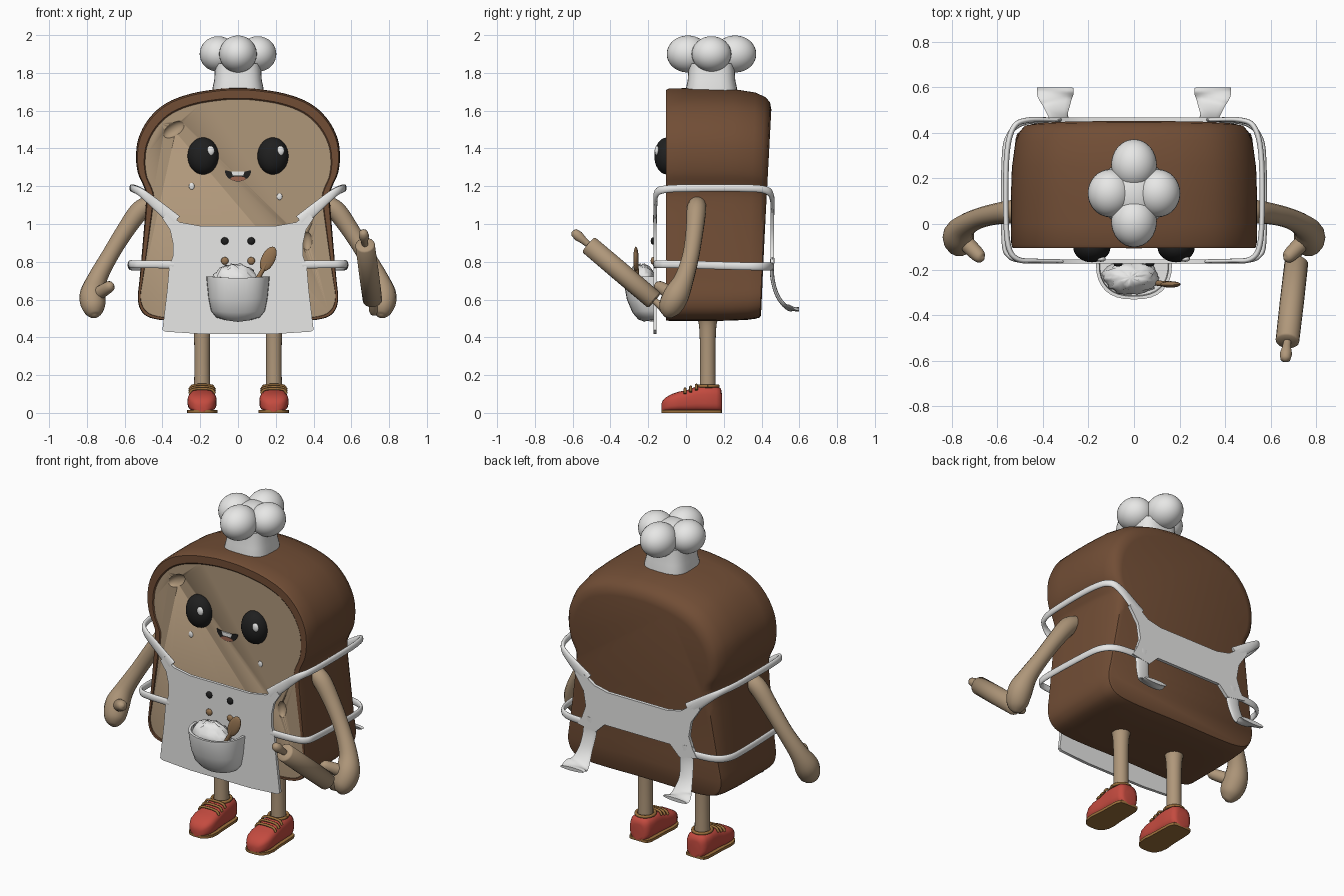
import bpy, bmesh, math, random
from mathutils import Vector as V

if "Cube" in bpy.data.objects:
    bpy.data.objects.remove(bpy.data.objects["Cube"])
random.seed(3)


def mat(name, r, g, b):
    m = bpy.data.materials.new(name)
    m.diffuse_color = (r, g, b, 1)
    m.use_nodes = True
    m.node_tree.nodes["Principled BSDF"].inputs["Base Color"].default_value = m.diffuse_color
    return m


CRUST = mat("crust brown", .165, .075, .036)
CRUMB = mat("crumb tan", .43, .31, .195)
WHITE = mat("cloth white", .8, .8, .79)
BLACK = mat("eye black", .014, .014, .014)
RED = mat("shoe red", .55, .07, .05)
WOOD = mat("spoon wood", .31, .18, .085)
SOLE = mat("sole ochre", .33, .16, .045)
TONGUE = mat("tongue brown", .33, .13, .08)


def finish(name, bm, m, angle=40):
    bmesh.ops.recalc_face_normals(bm, faces=bm.faces)
    me = bpy.data.meshes.new(name)
    bm.to_mesh(me)
    bm.free()
    me.materials.append(m)
    o = bpy.data.objects.new(name, me)
    bpy.context.collection.objects.link(o)
    bpy.ops.object.select_all(action='DESELECT')
    o.select_set(True)
    bpy.context.view_layer.objects.active = o
    bpy.ops.object.shade_smooth_by_angle(angle=math.radians(angle))
    return o


def loft(name, rings, m, angle=40):
    bm = bmesh.new()
    vs = [[bm.verts.new(p) for p in r] for r in rings]
    n = len(rings[0])
    for a, b in zip(vs, vs[1:]):
        for i in range(n):
            bm.faces.new((a[i], a[(i + 1) % n], b[(i + 1) % n], b[i]))
    bm.faces.new(vs[0])
    bm.faces.new(vs[-1])
    return finish(name, bm, m, angle)


def spline(pts, n=6):
    # Catmull-Rom through points of any dimension
    p = [V(q) for q in pts]
    p = [2 * p[0] - p[1]] + p + [2 * p[-1] - p[-2]]
    out = []
    for i in range(1, len(p) - 2):
        a, b, c, d = p[i - 1:i + 3]
        for k in range(n):
            t = k / n
            out.append(.5 * (2 * b + (c - a) * t + (2 * a - 5 * b + 4 * c - d) * t * t + (3 * b - a - 3 * c + d) * t ** 3))
    return out + [p[-2]]


def tube(name, pts, m, up=(0, 0, 1), seg=14, n=6):
    # pts: x, y, z, half width across, half width along up
    path = spline(pts, n)
    c = [V(q[:3]) for q in path]
    rings = []
    for i, q in enumerate(path):
        t = (c[min(i + 1, len(c) - 1)] - c[max(i - 1, 0)]).normalized()
        s = t.cross(V(up)).normalized()
        u = s.cross(t)
        rings.append([c[i] + s * q[3] * math.cos(a) + u * q[4] * math.sin(a)
                      for a in (2 * math.pi * k / seg for k in range(seg))])
    return loft(name, rings, m, 60)


def ball(name, loc, scale, m, rot=0, seg=32):
    bm = bmesh.new()
    bmesh.ops.create_uvsphere(bm, u_segments=seg, v_segments=seg // 2, radius=1)
    o = finish(name, bm, m, 80)
    o.location, o.scale, o.rotation_euler = loc, scale, (0, rot, 0)
    return o


def plate(name, outline, y0, y1, m):
    return loft(name, [[(x, y, z) for x, z in outline] for y in (y0, y1)], m)


def mirrored(half):
    return list(half) + [(-x, z) for x, z in reversed(half)]


def sq(a, e):
    f = lambda v: math.copysign(abs(v) ** e, v)
    return f(math.cos(a)), f(math.sin(a))


ANG = [2 * math.pi * k / 32 for k in range(32)]

# bread loaf
half = [(0, .49), (.3, .487), (.44, .497), (.505, .53), (.53, .60), (.52, .72), (.50, .95), (.487, 1.14),
        (.50, 1.2), (.53, 1.27), (.54, 1.36), (.525, 1.46), (.47, 1.56), (.38, 1.64), (.25, 1.69), (.1, 1.715), (0, 1.72)]
outline = mirrored([tuple(p) for p in spline(half, 4)][1:-1])
rings = []
for y, f in [(-.10, .09), (-.106, .08), (-.106, .015), (-.09, .003), (0, 0), (.12, 0), (.25, .008),
             (.36, .035), (.41, .07), (.435, .11), (.442, .17)]:
    ring = []
    for x, z in outline:
        s = 1 - f * (.3 + .7 * min(1, max(0, (z - .6) / .6)))
        ring.append((x * s, y - max(0, y - .1) * .13 * (1.5 - z), 1.05 + (z - 1.05) * s))
    rings.append(ring)
loaf = loft("bread_loaf", rings, CRUST)
loaf.data.materials.append(CRUMB)
for p in loaf.data.polygons:
    if len(p.vertices) > 4 and p.normal.y < 0:
        p.material_index = 1
# dents in the crumb
for i, (x, z, sx, sz, rot) in enumerate([(-.34, 1.5, .065, .035, -.6), (.365, .91, .028, .05, 0)]):
    c = ball("dent_cutter_%d" % i, (x, -.108, z), (sx, .03, sz), CRUMB, rot)
    c.hide_render = True
    c.display_type = 'WIRE'
    b = loaf.modifiers.new("dent", 'BOOLEAN')
    b.operation, b.object, b.solver, b.material_mode = 'DIFFERENCE', c, 'EXACT', 'TRANSFER'

# face
for s in (-1, 1):
    ball("eye", (s * .185, -.10, 1.36), (.082, .068, .098), BLACK)
    ball("eye_highlight", (s * .185 + .04, -.154, 1.388), (.021, .012, .026), WHITE, seg=16)
mouth = [(.07 * math.cos(a), 1.285 + .06 * math.sin(a)) for a in (math.pi + math.pi * k / 20 for k in range(21))]
plate("mouth", mouth + [(.035, 1.277), (-.035, 1.277)], -.098, -.104, BLACK)
plate("tongue", [(.04 * math.cos(a), 1.24 + .012 * math.sin(a)) for a in ANG], -.1, -.106, TONGUE)
plate("teeth", [(-.035, 1.277), (.035, 1.277), (.027, 1.256), (-.027, 1.256)], -.1, -.107, WHITE)
for x, z in [(-.245, 1.2), (.22, 1.145)]:
    ball("flour_speck", (x, -.1, z), (.015, .006, .018), WHITE, seg=12)

# apron front and back panels
front = [(0, .985), (.2, .99), (.31, 1.01), (.37, 1.06), (.40, 1.03), (.36, .97), (.345, .9), (.345, .83), (.365, .77),
         (.375, .65), (.40, .44), (.385, .43), (.2, .418), (0, .415)]
plate("apron_front", mirrored(front[1:-1]), -.155, -.173, WHITE)
back = [(.2, 1.0), (.29, 1.02), (.4, 1.1), (.42, 1.06), (.36, .97), (.345, .88), (.37, .81), (.4, .76), (.28, .74), (.22, .80)]
plate("apron_back", mirrored(back), .447, .467, WHITE)
for s in (-1, 1):
    tube("shoulder_strap", [(s * x, y, z, a, b) for x, y, z, a, b in [
        (.33, -.164, 1.015, .01, .035), (.43, -.162, 1.1, .01, .028), (.51, -.155, 1.165, .012, .022),
        (.55, -.10, 1.185, .012, .02), (.562, .05, 1.19, .012, .02), (.558, .3, 1.19, .012, .02),
        (.53, .42, 1.18, .012, .02), (.47, .455, 1.14, .012, .025), (.34, .457, 1.04, .01, .04)]], WHITE)
    tube("waist_strap", [(s * x, y, z, .01, .021) for x, y, z in [
        (.34, -.164, .785), (.48, -.162, .787), (.55, -.14, .787), (.572, -.06, .787), (.572, .25, .778),
        (.555, .38, .775), (.49, .44, .775), (.37, .457, .775)]], WHITE)
    tube("apron_tie", [(s * x, y, z, w, .011) for x, y, z, w in [
        (.32, .457, .82, .05), (.325, .457, .72, .045), (.335, .48, .63, .045), (.34, .52, .57, .06),
        (.345, .56, .552, .078), (.345, .598, .548, .08)]], WHITE, up=(0, 1, .3))
    # buttons
    ball("button_upper", (s * .07, -.175, .91), (.02, .012, .02), BLACK, seg=16)
    ball("button_lower", (s * .07, -.175, .805), (.02, .012, .02), WOOD, seg=16)

# pocket, flour and spoon
prof = [(.482, .07, .05), (.495, .115, .085), (.53, .143, .115), (.6, .157, .145), (.70, .167, .163), (.713, .167, .163),
        (.713, .153, .149), (.68, .15, .145)]
loft("pocket", [[(w * sq(a, .8)[0], -.168 - d * max(0, sq(a, .8)[1]), z + .01 * abs(math.cos(a))) for a in ANG]
                for z, w, d in prof], WHITE)
flour = ball("flour_heap", (-.015, -.235, .69), (.125, .075, .10), WHITE, seg=28)
for v in flour.data.vertices:
    v.co *= random.uniform(.88, 1.07)
ball("spoon_bowl", (.16, -.265, .815), (.036, .014, .07), WOOD, .45)
tube("spoon_handle", [(.07, -.255, .66, .012, .012), (.11, -.26, .72, .012, .012), (.15, -.265, .79, .014, .012)], WOOD)

# chef hat
loft("hat_band", [[(r * sq(a, .65)[0], .135 + r * sq(a, .65)[1], z) for a in ANG]
                  for z, r in [(1.66, .135), (1.72, .135), (1.76, .126), (1.85, .12)]], WHITE)
for s in (-1, 1):
    ball("hat_puff_side", (s * .105, .135, 1.90), (.098, .105, .094), WHITE)
    ball("hat_puff_end", (0, .135 + s * .125, 1.90), (.10, .112, .098), WHITE)
ball("hat_centre", (0, .135, 1.90), (.11, .13, .075), WHITE)

for s in (-1, 1):
    # arms with mitten hands
    tube("arm", [(s * x, y, z, r, r) for x, y, z, r in [
        (.45, .06, 1.11, .045), (.52, .055, 1.07, .052), (.60, .045, .96, .047), (.68, .025, .83, .045),
        (.745, -.01, .71, .052), (.77, -.05, .625, .068), (.765, -.085, .56, .062), (.76, -.105, .522, .036),
        (.758, -.113, .51, .008)]], CRUMB, up=(0, 1, 0))
    tube("thumb", [(s * x, y, z, r, r) for x, y, z, r in [
        (.76, -.06, .62, .035), (.71, -.11, .65, .034), (.675, -.145, .672, .028), (.66, -.155, .68, .008)]], CRUMB)
    # legs
    tube("leg", [(s * .19, .115, .08, .043, .043), (s * .19, .115, .3, .041, .041), (s * .19, .115, .46, .046, .046),
                 (s * .19, .115, .52, .065, .065)], CRUMB, up=(0, 1, 0), seg=20)
    # shoes
    sec = [(.19, .035, .10), (.185, .055, .13), (.16, .066, .14), (.10, .069, .143), (.055, .07, .14), (.01, .072, .122),
           (-.04, .077, .112), (-.08, .073, .098), (-.11, .058, .08), (-.125, .04, .062), (-.131, .02, .045)]
    loft("shoe", [[(s * .19 + w * sq(a, .65)[0], y, .006 + (h - .006) * (.5 + .5 * sq(a, .65)[1])) for a in ANG]
                  for y, w, h in sec], RED, 60)
    edge = [(w + .004, y) for y, w, h in sec]
    edge += [(-x, y) for x, y in reversed(edge)]
    loft("shoe_sole", [[(s * .19 + x, y, z) for x, y in edge] for z in (0, .016)], SOLE)
    # cuff and laces
    tube("shoe_cuff", [(s * .19 + .052 * math.cos(a), .115 + .055 * math.sin(a), .142, .009, .009)
                       for a in ANG[::2] + [0]], SOLE, n=2, seg=8)
    for y, z in [(.055, .142), (.025, .132), (-.005, .122)]:
        tube("shoe_lace", [(s * .19 + x, y, z + d, .008, .007) for x, d in
                           [(-.068, -.02), (-.05, .001), (0, .006), (.05, .001), (.068, -.02)]], SOLE, seg=8, n=4)

# rolling pin
a, b = V((.663, -.60, .962)), V((.722, -.085, .525))
tube("rolling_pin", [tuple(a.lerp(b, t)) + (r, r) for t, r in [
    (0, .008), (.015, .022), (.06, .027), (.11, .02), (.16, .017), (.162, .045), (.172, .052), (.5, .053), (.83, .052),
    (.84, .045), (.842, .017), (.9, .02), (.95, .027), (.985, .022), (1, .008)]], CRUMB, n=1, seg=20)
